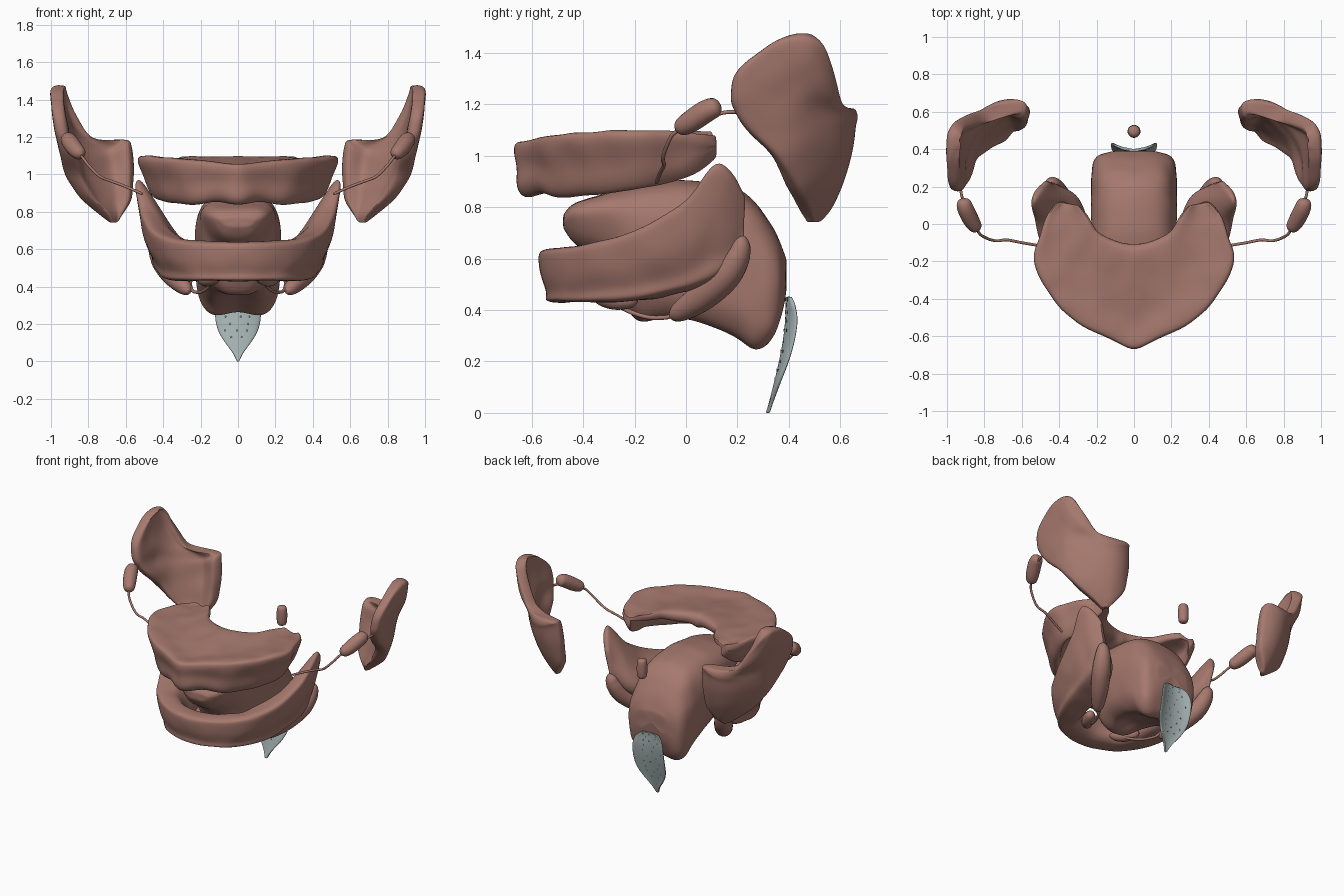
import bpy, bmesh, math, random
from mathutils import Vector, noise

if "Cube" in bpy.data.objects:
    bpy.data.objects.remove(bpy.data.objects["Cube"])

random.seed(4)


def material(name, color):
    m = bpy.data.materials.new(name)
    m.diffuse_color = (*color, 1)
    m.use_nodes = True
    m.node_tree.nodes["Principled BSDF"].inputs["Base Color"].default_value = m.diffuse_color
    return m


FLESH = material("flesh", (0.38, 0.19, 0.155))
GREY = material("cartilage", (0.38, 0.45, 0.45))
DARK = material("pit", (0.12, 0.15, 0.15))


def spline(pts, k, closed=False):
    """Catmull-Rom resampling, k steps per span."""
    n, out = len(pts), []
    get = (lambda i: pts[i % n]) if closed else (lambda i: pts[max(0, min(n - 1, i))])
    for i in range(n if closed else n - 1):
        a, b, c, d = (Vector(get(i + j)) for j in (-1, 0, 1, 2))
        for s in range(k):
            t = s / k
            out.append(0.5 * (2 * b + (c - a) * t + (2 * a - 5 * b + 4 * c - d) * t * t
                              + (3 * b - a - 3 * c + d) * t ** 3))
    return out if closed else out + [Vector(pts[-1])]


def finish(ob, mat, mirror=False, sub=0):
    ob.data.materials.append(mat)
    if mirror:
        m = ob.modifiers.new("mirror", 'MIRROR')
        m.use_mirror_merge = False
    if sub:
        m = ob.modifiers.new("smooth", 'SUBSURF')
        m.levels = m.render_levels = sub
    bpy.context.view_layer.objects.active = ob
    for o in bpy.context.selected_objects:
        o.select_set(False)
    ob.select_set(True)
    bpy.ops.object.shade_smooth_by_angle(angle=math.radians(55))
    return ob


def loft(name, rings, mat=FLESH, mirror=False, bump=0.0, ku=4, kv=3):
    """Skin closed rings into a smooth capped body."""
    cols = [spline(list(c), ku) for c in zip(*rings)]
    rows = [spline(list(r), kv, True) for r in zip(*cols)]
    bm = bmesh.new()
    vs = [[bm.verts.new(p) for p in r] for r in rows]
    n = len(vs[0])
    for a, b in zip(vs, vs[1:]):
        for j in range(n):
            bm.faces.new((a[j], a[(j + 1) % n], b[(j + 1) % n], b[j]))
    for end in (vs[0], vs[-1]):
        c = bm.verts.new(sum((v.co for v in end), Vector()) / n)
        for j in range(n):
            bm.faces.new((end[j], end[(j + 1) % n], c))
    bmesh.ops.recalc_face_normals(bm, faces=bm.faces)
    bm.normal_update()
    if bump:
        for v, nrm in [(v, v.normal.copy()) for v in bm.verts]:
            p = v.co * 9
            v.co += nrm * noise.noise(Vector((abs(p.x), p.y, p.z))) * bump
    me = bpy.data.meshes.new(name)
    bm.to_mesh(me)
    bm.free()
    ob = bpy.data.objects.new(name, me)
    bpy.context.collection.objects.link(ob)
    return finish(ob, mat, mirror, 1)


def tube(name, pts, radii, mirror=True, sides=10):
    """Round body swept along a path with a radius at each point."""
    path = spline([(*p, r) for p, r in zip(pts, radii)], 5)
    rings = []
    for i, p in enumerate(path):
        t = (path[min(i + 1, len(path) - 1)].xyz - path[max(i - 1, 0)].xyz).normalized()
        u = t.cross(Vector((0.3, 0.1, 1))).normalized()
        w = t.cross(u)
        rings.append([p.xyz + max(p.w, 0.002) * (u * math.cos(a) + w * math.sin(a))
                      for a in (2 * math.pi * j / sides for j in range(sides))])
    return loft(name, rings, mirror=mirror, ku=1, kv=1)


def both(half):
    """Half arch (back to front centre) -> full arch."""
    return half + [[(-x, y, z) for x, y, z in r] for r in half[-2::-1]]


# Upper gum and palate: inner xy, outer xy, top z of outer rim, bottom z
arch = [((.30, .10), (.40, .12), 1.08, 1.00), ((.26, .05), (.47, .05), 1.09, .945),
        ((.235, 0), (.505, -.07), 1.10, .90), ((.21, -.04), (.535, -.2), 1.10, .875),
        ((.17, -.075), (.45, -.38), 1.095, .855), ((.11, -.105), (.31, -.53), 1.085, .845),
        ((.05, -.12), (.14, -.61), 1.07, .855), ((0, -.125), (0, -.675), 1.06, .84)]
rings = []
for inn, out, zt, zb in arch:
    zi = max(zt, 1.095)
    h = zt - zb
    sec = [(0, zi), (.35, zi - .015), (.7, zt - .01), (.95, zt), (1, zt - .035),
           (.97, zt - .5 * h), (.97, zb + .04), (.92, zb), (.83, zb + .005),
           (.74, zb + .3 * h), (.6, zb + .6 * h), (.3, zb + .7 * h), (0, zb + .72 * h)]
    lean = min(.08, out[0] * .2)
    rings.append([(inn[0] + s * (out[0] - inn[0]) - s * lean * max(0, (zt - .05 - z) / h),
                   inn[1] + s * (out[1] - inn[1]), z) for s, z in sec])
loft("upper_gum", both(rings), bump=.009)

# Lower gum: inner xy, outer xy, top z, bottom z, lean of the outer base, inward flare of the inner face
arch = [((.445, .215), (.475, .23), .84, .68, .02, .01), ((.475, .18), (.53, .175), .93, .58, .06, .05),
        ((.49, .125), (.555, .105), .97, .52, .065, .09), ((.41, .02), (.53, -.01), .83, .475, .045, .08),
        ((.325, -.1), (.475, -.2), .72, .44, .03, .05), ((.23, -.27), (.365, -.40), .66, .43, .02, .01),
        ((.14, -.37), (.20, -.53), .645, .43, 0, 0), ((0, -.40), (0, -.575), .64, .43, 0, 0)]
rings = []
for inn, out, zt, zb, lean, flare in arch:
    h = zt - zb
    sec = [(.1, .75), (.3, .95), (.6, 1), (.9, .97), (1, .85), (.95, .5), (.84, .2),
           (.82, .03), (.5, 0), (.2, .03), (0, .2), (0, .5)]
    rings.append([(inn[0] + s * (out[0] - inn[0]) - lean * (1 - f) - 2 * flare * (1 - s) * (1 - f),
                   inn[1] + s * (out[1] - inn[1]), zb + f * h) for s, f in sec])
loft("lower_gum", both(rings), bump=.009)

# Tongue: y, bottom z, top z, upper half width, lower half width
rings = []
for y, zb, zt, wt, wb in [(-.475, .72, .77, .10, .07), (-.43, .655, .82, .18, .10), (-.3, .56, .86, .24, .11),
                          (-.2, .36, .885, .255, .13), (-.05, .31, .905, .255, .18), (.08, .28, .90, .245, .21),
                          (.2, .225, .875, .235, .225), (.27, .185, .82, .23, .225), (.33, .22, .735, .225, .21),
                          (.37, .32, .66, .195, .18), (.39, .44, .6, .12, .12)]:
    ring = []
    for j in range(14):
        a = 2 * math.pi * (j + .5) / 14
        c, s = (math.copysign(abs(f) ** .76, f) for f in (math.cos(a), math.sin(a)))
        z = (zb + zt) / 2 + (zt - zb) / 2 * s
        notch = .08 * (1 - abs(c)) if s < -.6 and y > -.1 else 0
        ring.append((c * (wb + (wt - wb) * (s + 1) / 2), y, z + notch))
    rings.append(ring)
loft("tongue", rings, bump=.006)

# Large outer glands: front end, middle, back, hooked inner end, half thickness
rings = []
for a, m, b, e, w in [((.935, .42, 1.472), (.945, .44, 1.475), (.945, .46, 1.475), (.935, .48, 1.472), .015),
                      ((.965, .32, 1.43), (.97, .40, 1.45), (.965, .47, 1.45), (.935, .53, 1.42), .032),
                      ((.96, .205, 1.33), (.96, .38, 1.35), (.94, .50, 1.34), (.87, .555, 1.31), .036),
                      ((.945, .18, 1.24), (.935, .39, 1.25), (.88, .53, 1.23), (.78, .585, 1.19), .038),
                      ((.93, .19, 1.18), (.91, .42, 1.17), (.75, .605, 1.145), (.605, .625, 1.185), .038),
                      ((.91, .24, 1.10), (.88, .44, 1.10), (.71, .61, 1.10), (.575, .595, 1.15), .044),
                      ((.885, .34, 1.0), (.84, .46, 1.0), (.69, .595, 1.0), (.565, .575, 1.02), .046),
                      ((.82, .41, .88), (.77, .48, .88), (.67, .56, .88), (.57, .555, .88), .044),
                      ((.72, .46, .79), (.695, .49, .79), (.655, .525, .79), (.61, .53, .80), .035),
                      ((.68, .485, .74), (.67, .49, .74), (.66, .505, .74), (.645, .515, .745), .015)]:
    path = spline([a, m, b, e], 3)
    outer, inner = [], []
    for i, p in enumerate(path):
        t = path[min(i + 1, 9)] - path[max(i - 1, 0)]
        nrm, r = Vector((t.y, -t.x, 0)).normalized(), w * (.7 if i in (0, 9) else 1)
        outer.append(p + nrm * r)
        inner.append(p - nrm * r)
    rings.append(outer + inner[::-1])
loft("cheek_gland", rings, mirror=True, bump=.006, kv=2)

# Small accessory gland and its duct
tube("accessory_gland", [(.835, -.035, 1.10), (.845, -.02, 1.11), (.87, .02, 1.135), (.90, .08, 1.175),
                         (.912, .12, 1.19), (.915, .135, 1.195)], [.012, .036, .046, .047, .038, .012])
tube("cheek_duct", [(.93, .22, 1.17), (.915, .13, 1.165), (.84, -.03, 1.10), (.80, -.07, 1.05), (.74, -.09, .99),
                    (.68, -.085, .965), (.60, -.10, .935), (.51, -.115, .895)], [.008] * 8)

# Glands and duct below the jaw
tube("jaw_gland", [(.26, -.06, .375), (.28, -.03, .39), (.34, .06, .45), (.40, .15, .53),
                   (.43, .20, .61), (.44, .215, .665), (.44, .22, .69)], [.012, .04, .06, .064, .054, .036, .01])
tube("jaw_duct", [(.34, .10, .55), (.27, .05, .50), (.25, -.04, .39), (.22, -.10, .37), (.18, -.18, .38),
                  (.13, -.28, .43), (.05, -.38, .55)], [.009] * 7)
tube("floor_gland", [(.20, -.19, .44), (.19, -.21, .44), (.16, -.27, .44), (.12, -.33, .45), (.10, -.36, .46)],
     [.01, .032, .042, .034, .01])

# Uvula
tube("uvula", [(0, .495, .88), (0, .495, .895), (0, .495, .95), (0, .495, 1.005), (0, .495, 1.02)],
     [.012, .032, .037, .032, .012], mirror=False)

# Epiglottis: z, centre y, half width, forward/back curl of the edges
leaf = [(0, .318, .006, 0), (.05, .332, .03, .004), (.13, .352, .085, .015), (.2, .368, .112, .026),
        (.28, .383, .118, .034), (.36, .392, .115, .036), (.42, .393, .098, .026), (.452, .395, .062, .01)]
rings = []
for z, y, w, curl in leaf:
    edge = [(w * f, y + curl * f * f) for f in (-1, -.6, 0, .6, 1)]
    rings.append([(x, v - .007, z) for x, v in edge] + [(x, v + .007, z) for x, v in edge[::-1]])
loft("epiglottis", rings, GREY)

# Pits on both faces of the epiglottis
bm = bmesh.new()
for i, (z, y, w, curl) in enumerate(spline(leaf, 4)[8:-2:2]):
    for f in ((-.65, .05, .6) if i % 2 else (-.35, .35)):
        f += random.uniform(-.15, .15)
        for side in (-.007, .007):
            g = bmesh.ops.create_icosphere(bm, subdivisions=1, radius=.009)
            for v in g['verts']:
                v.co = Vector((v.co.x * .8, v.co.y * .2, v.co.z)) + Vector((w * f, y + curl * f * f + side, z))
me = bpy.data.meshes.new("epiglottis_pits")
bm.to_mesh(me)
bm.free()
pits = bpy.data.objects.new("epiglottis_pits", me)
bpy.context.collection.objects.link(pits)
finish(pits, DARK)
